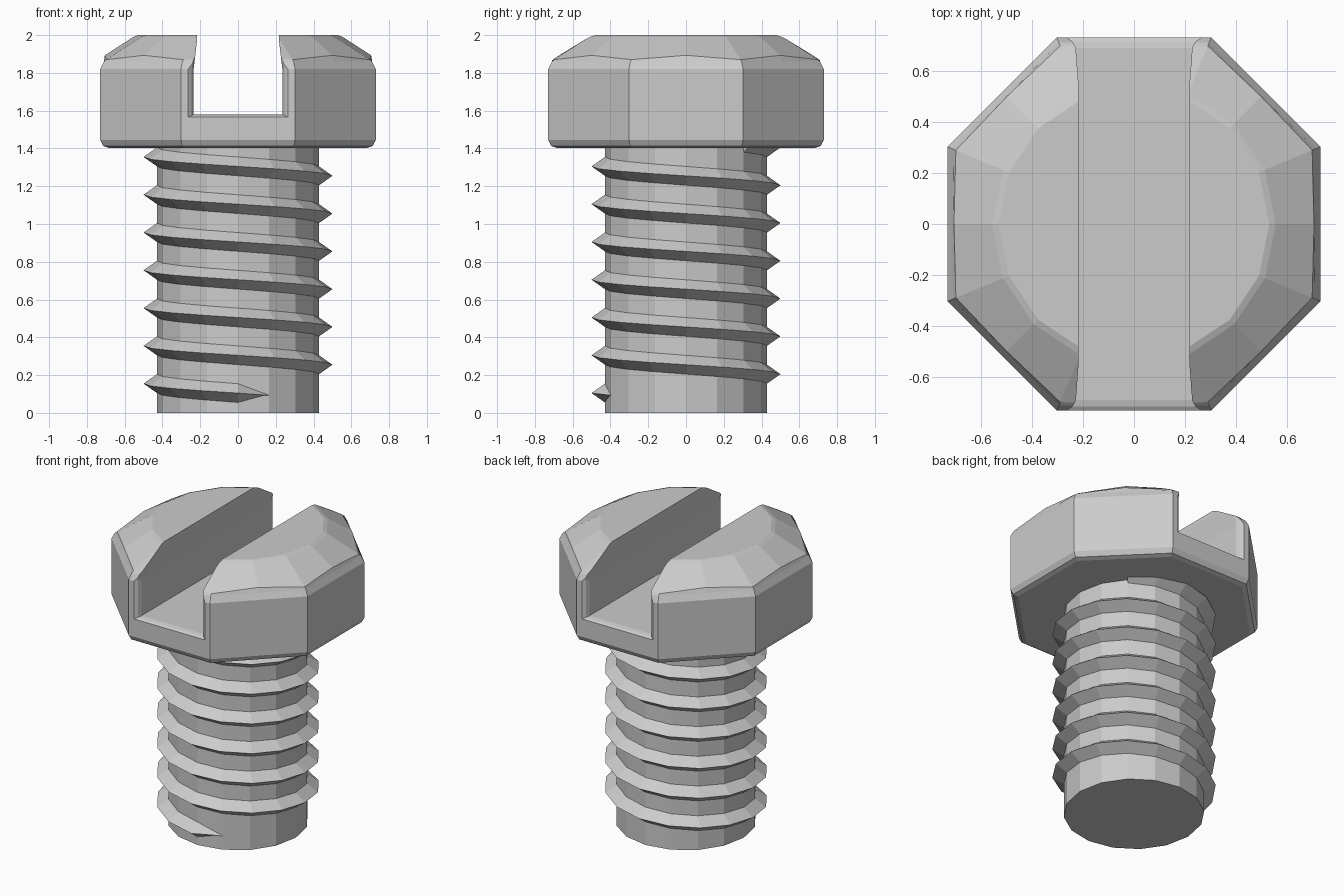
import bpy, bmesh, math

if "Cube" in bpy.data.objects:
    bpy.data.objects.remove(bpy.data.objects["Cube"])

SIDES = 16


def loft(name, rings, closed_ends=True):
    """Skin equal-length rings of points with quads and cap both ends."""
    bm = bmesh.new()
    rows = [[bm.verts.new(p) for p in ring] for ring in rings]
    n = len(rows[0])
    for a, b in zip(rows, rows[1:]):
        for i in range(n):
            j = (i + 1) % n
            bm.faces.new((a[i], a[j], b[j], b[i]))
    if closed_ends:
        bm.faces.new(list(reversed(rows[0])))
        bm.faces.new(rows[-1])
    bmesh.ops.recalc_face_normals(bm, faces=bm.faces)
    mesh = bpy.data.meshes.new(name)
    bm.to_mesh(mesh)
    bm.free()
    obj = bpy.data.objects.new(name, mesh)
    bpy.context.collection.objects.link(obj)
    return obj


def polar(r, step, z):
    a = 2 * math.pi * step / SIDES
    return (r * math.cos(a), r * math.sin(a), z)


def ring(r_mid, z_mid, r_corner, z_corner):
    """16 points alternating between octagon side middles and corners."""
    return [polar(r_corner, i, z_corner) if i % 2 else polar(r_mid, i, z_mid)
            for i in range(SIDES)]


def octagon(apothem, z):
    return ring(apothem, z, apothem / math.cos(math.pi / 8), z)


# Shaft
loft("shaft", [ring(0.43, z, 0.43, z) for z in (0, 1.42)])

# Thread: left-handed triangular ridge that tapers to a point at the bottom
PITCH = 0.2
thread_rings = []
for k in range(0, 108):
    z = 0.105 + PITCH * (k - 1) / SIDES
    half, tip = (0.002, 0.431) if k == 0 else (0.058, 0.50)
    s = -3 - k
    thread_rings.append([polar(0.418, s, z - half), polar(tip, s, z),
                         polar(0.418, s, z + half)])
loft("thread", thread_rings)

# Head: octagon with rounded rims and a conical top
head = loft("head", [
    octagon(0.685, 1.403),
    octagon(0.713, 1.413),
    octagon(0.73, 1.445),
    octagon(0.73, 1.82),
    octagon(0.71, 1.86),
    ring(0.705, 1.893, 0.755, 1.870),
    ring(0.555, 1.99, 0.555, 1.99),
    ring(0.53, 2.0, 0.53, 2.0),
])


# Screwdriver slot: cutter narrows at the top and flares at both ends
def slot_section(y, grow):
    right = [(0.235 + grow, 1.58 - grow * 0.5), (0.235 + grow, 1.82),
             (0.217 + grow, 1.97), (0.22 + grow, 2.1)]
    pts = right + [(-x, z) for x, z in reversed(right)]
    return [(x, y, z) for x, z in pts]


cutter = loft("slot_cutter", [slot_section(y, g) for y, g in (
    (-0.8, 0.03), (-0.731, 0.03), (-0.715, 0.01), (-0.69, 0.0),
    (0.69, 0.0), (0.715, 0.01), (0.731, 0.03), (0.8, 0.03))])
cutter.hide_render = True
cutter.display_type = 'WIRE'

slot = head.modifiers.new("slot", 'BOOLEAN')
slot.operation = 'DIFFERENCE'
slot.solver = 'EXACT'
slot.object = cutter
